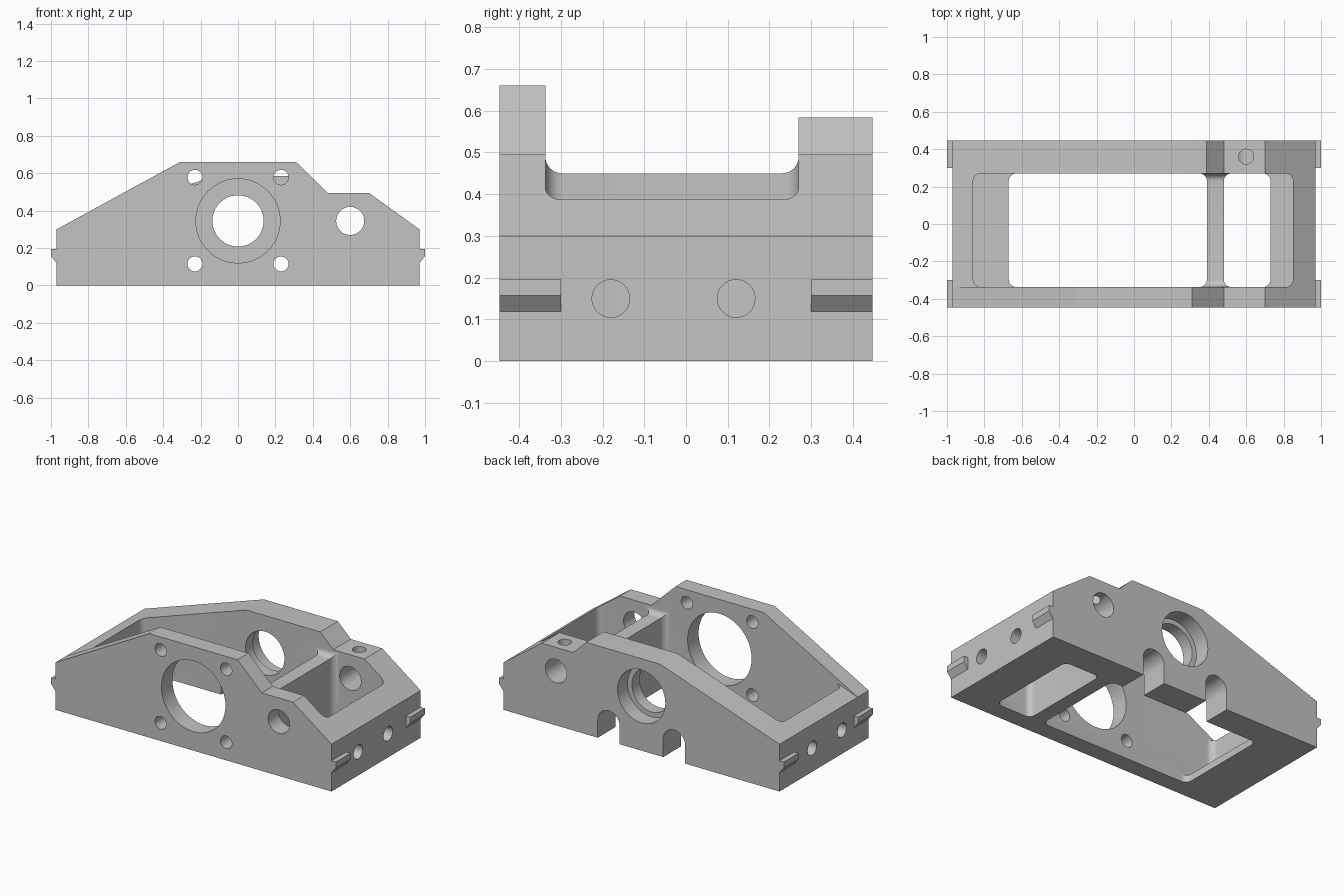
import bpy, bmesh, math
from mathutils import Vector

if "Cube" in bpy.data.objects:
    bpy.data.objects.remove(bpy.data.objects["Cube"], do_unlink=True)

metal = bpy.data.materials.new("plain_grey")
metal.use_nodes = True
GREY = (0.55, 0.55, 0.55, 1)
metal.diffuse_color = GREY
metal.node_tree.nodes["Principled BSDF"].inputs["Base Color"].default_value = GREY

DEPTH = 0.447                    # half depth of the housing
IN_F, IN_B = -0.337, 0.27        # inner faces of front and back walls
AXES = {"x": lambda a, b, t: (t, a, b),
        "y": lambda a, b, t: (a, t, b),
        "z": lambda a, b, t: (a, b, t)}


def prism(name, outline, axis, lo, hi):
    """Extrude a closed 2D outline along an axis."""
    bm = bmesh.new()
    place = AXES[axis]
    base = bm.faces.new([bm.verts.new(place(a, b, lo)) for a, b in outline])
    ext = bmesh.ops.extrude_face_region(bm, geom=[base], use_keep_orig=True)
    move = Vector(place(0, 0, hi - lo))
    bmesh.ops.translate(bm, vec=move, verts=[v for v in ext["geom"] if isinstance(v, bmesh.types.BMVert)])
    bmesh.ops.recalc_face_normals(bm, faces=bm.faces)
    mesh = bpy.data.meshes.new(name)
    bm.to_mesh(mesh)
    bm.free()
    mesh.materials.append(metal)
    obj = bpy.data.objects.new(name, mesh)
    bpy.context.collection.objects.link(obj)
    return obj


def arc(a, b, r, start, end, steps):
    angles = [math.radians(start + (end - start) * i / steps) for i in range(steps + 1)]
    return [(a + r * math.cos(t), b + r * math.sin(t)) for t in angles]


def circle(a, b, r):
    return arc(a, b, r, 0, 360, 48)[:-1]


def rounded(a0, a1, b0, b1, r):
    return (arc(a1 - r, b1 - r, r, 0, 90, 8) + arc(a0 + r, b1 - r, r, 90, 180, 8)
            + arc(a0 + r, b0 + r, r, 180, 270, 8) + arc(a1 - r, b0 + r, r, 270, 360, 8))


# Housing with the tall front profile over its full depth
housing = prism("housing", [(-0.97, 0), (0.97, 0), (0.97, 0.3), (0.7, 0.495), (0.48, 0.495),
                            (0.31, 0.66), (-0.31, 0.66), (-0.97, 0.3)], "y", -DEPTH, DEPTH)


def cut(outline, axis, lo, hi):
    cutter = prism("cutter", outline, axis, lo, hi)
    cutter.hide_render = True
    mod = housing.modifiers.new("cut", "BOOLEAN")
    mod.operation, mod.solver, mod.object = "DIFFERENCE", "EXACT", cutter
    bpy.context.view_layer.objects.active = housing
    bpy.ops.object.modifier_apply(modifier=mod.name)
    mesh = cutter.data
    bpy.data.objects.remove(cutter)
    bpy.data.meshes.remove(mesh)


# Lower, gentler top behind the front wall
cut([(-1.2, 0.3), (-0.97, 0.3), (-0.13, 0.584), (1, 0.584), (1, 1), (-1.2, 1)], "y", IN_F, 1)

# Two pockets either side of the crossbar, with smaller floor openings
R = 0.04
FLOOR = 0.045
for x0, x1, f0, f1 in ((-0.86, 0.39, -0.67, 0.39), (0.48, 0.85, 0.48, 0.73)):
    cut(rounded(x0, x1, IN_F, IN_B, R), "z", FLOOR, 1)
    cut(rounded(f0, f1, IN_F, IN_B, R), "z", -0.1, FLOOR + 0.05)

# Crossbar top, filleted into the walls
cut(rounded(IN_F, IN_B, 0.45, 1.0, R), "x", 0.33, 0.54)

# Front wall bore and screw holes
FRONT = (-0.6, IN_F + 0.02)
cut(circle(0, 0.345, 0.225), "y", *FRONT)
for x in (-0.23, 0.23):
    for z in (0.115, 0.578):
        cut(circle(x, z, 0.04), "y", *FRONT)

# Back wall stepped bore and arched notches
BACK = (IN_B - 0.02, 0.6)
cut(circle(0, 0.345, 0.137), "y", *BACK)
cut(circle(0, 0.345, 0.168), "y", DEPTH - 0.1, 0.6)
for x in (-0.23, 0.23):
    cut([(x - 0.077, -0.1), (x + 0.077, -0.1)] + arc(x, 0.115, 0.077, 0, 180, 20), "y", *BACK)

# Cross hole through both walls and the clamp hole above it
for span in (FRONT, BACK):
    cut(circle(0.6, 0.345, 0.075), "y", *span)
cut(circle(0.6, 0.36, 0.04), "z", 0.345, 1)

# End wall holes
for y in (-0.18, 0.12):
    for lo, hi in ((-1.1, -0.84), (0.84, 1.1)):
        cut(circle(y, 0.15, 0.045), "x", lo, hi)

# Hooked tabs on the four corners
parts = [housing]
for side, s in (("left", 1), ("right", -1)):
    for end, y0, y1 in (("front", -DEPTH, -0.3), ("back", 0.3, DEPTH)):
        tab = [(0.96, 0.107), (1.0, 0.157), (1.0, 0.195), (0.96, 0.195)]
        parts.append(prism(f"{end}_{side}_tab", [(s * x, z) for x, z in tab], "y", y0, y1))

# Smooth the round surfaces and keep the edges sharp
bpy.context.view_layer.update()
bpy.ops.object.select_all(action="DESELECT")
for part in parts:
    part.select_set(True)
bpy.context.view_layer.objects.active = housing
bpy.ops.object.shade_smooth_by_angle(angle=math.radians(25))
